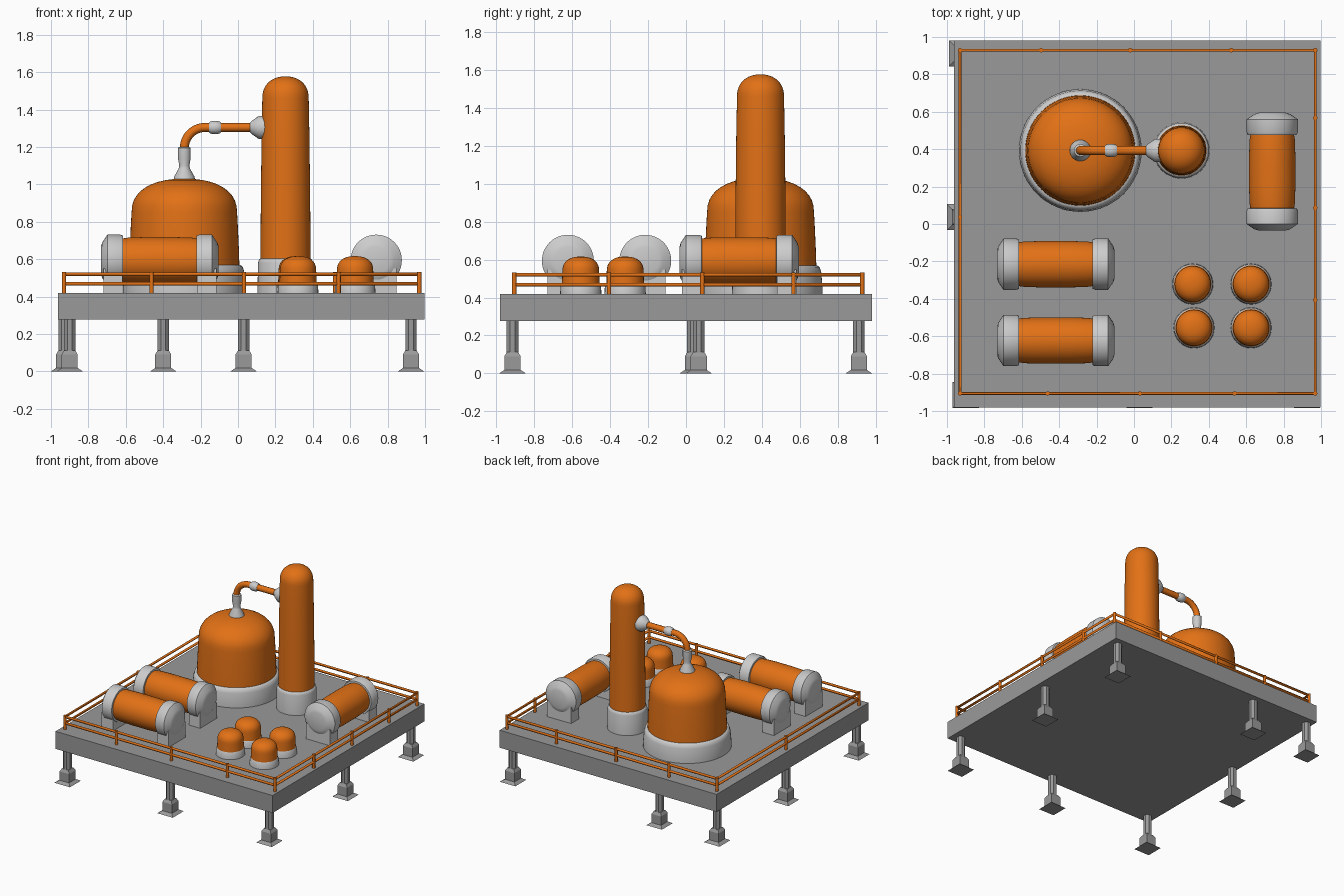
import bpy, bmesh
from math import pi, sin, cos, sqrt
from mathutils import Matrix, Vector

if "Cube" in bpy.data.objects:
    bpy.data.objects.remove(bpy.data.objects["Cube"])


def paint(name, colour):
    mat = bpy.data.materials.new(name)
    mat.diffuse_color = (*colour, 1)
    return mat


orange = paint("orange_paint", (0.76, 0.165, 0.008))
dark = paint("dark_grey_steel", (0.19, 0.19, 0.19))
dark.diffuse_color = (0.32, 0.32, 0.32, 1)
DECK = 0.42


def finish(bm, name, mat=None, smooth=True):
    bmesh.ops.recalc_face_normals(bm, faces=bm.faces)
    me = bpy.data.meshes.new(name)
    bm.to_mesh(me)
    bm.free()
    ob = bpy.data.objects.new(name, me)
    bpy.context.collection.objects.link(ob)
    if mat:
        me.materials.append(mat)
    if smooth:
        bpy.ops.object.select_all(action='DESELECT')
        ob.select_set(True)
        bpy.context.view_layer.objects.active = ob
        bpy.ops.object.shade_smooth_by_angle(angle=0.7)
    return ob


def add_lathe(bm, profile, matrix, segs=32, phase=0.0):
    """Closed solid of revolution from (radius, height) points."""
    rings = [[bm.verts.new(matrix @ Vector((r * cos(phase + 2 * pi * i / segs),
                                            r * sin(phase + 2 * pi * i / segs), z)))
              for i in range(segs)] for r, z in profile]
    for a, b in zip(rings, rings[1:]):
        for i in range(segs):
            j = (i + 1) % segs
            bm.faces.new((a[i], a[j], b[j], b[i]))
    bm.faces.new(rings[0][::-1])
    bm.faces.new(rings[-1])


def lathe(name, profile, loc, mat=None, rot=Matrix(), segs=32):
    bm = bmesh.new()
    add_lathe(bm, profile, Matrix.Translation(loc) @ rot, segs)
    return finish(bm, name, mat)


def dome(r, z0, z1, power=1.0, steps=10):
    """Rounded top as (radius, height) points."""
    return [(max(r * cos(t) ** power, 0.004), z0 + (z1 - z0) * sin(t) ** power)
            for t in (pi / 2 * i / steps for i in range(steps + 1))]


def add_box(bm, x0, x1, y0, y1, z0, z1, matrix=Matrix()):
    m = matrix @ Matrix.Translation(((x0 + x1) / 2, (y0 + y1) / 2, (z0 + z1) / 2))
    bmesh.ops.create_cube(bm, size=1, matrix=m @ Matrix.Diagonal((x1 - x0, y1 - y0, z1 - z0, 1)))


def tube(name, points, radius, cyclic=False):
    cu = bpy.data.curves.new(name, 'CURVE')
    cu.dimensions = '3D'
    cu.bevel_depth, cu.bevel_resolution, cu.use_fill_caps = radius, 3, True
    sp = cu.splines.new('POLY')
    sp.points.add(len(points) - 1)
    for p, co in zip(sp.points, points):
        p.co = (*co, 1)
    sp.use_cyclic_u = cyclic
    sp.use_smooth = True
    cu.materials.append(orange)
    ob = bpy.data.objects.new(name, cu)
    bpy.context.collection.objects.link(ob)
    return ob


# platform slab
bm = bmesh.new()
add_box(bm, -0.963, 0.998, -0.98, 0.98, 0.277, DECK)
finish(bm, "platform", dark, smooth=False)

# legs: splayed square foot, block, chamfered shaft
half_widths = [(0.07, 0), (0.043, 0.018), (0.043, 0.09), (0.03, 0.112)]
for n, (x, y) in enumerate([(-0.92, 0.912), (-0.40, 0.912), (0.925, 0.912), (-0.93, 0.037),
                            (0.925, 0.067), (-0.90, -0.915), (0.03, -0.915), (0.925, -0.915)]):
    bm = bmesh.new()
    m = Matrix.Translation((x, y, 0))
    add_lathe(bm, [(w * sqrt(2), z) for w, z in half_widths], m, 4, pi / 4)
    add_lathe(bm, [(0.033, 0.10), (0.033, 0.28)], m, 8, pi / 8)
    finish(bm, f"leg_{n + 1}", dark, smooth=False)

# railing: two loops and posts
X0, X1, Y0, Y1 = -0.93, 0.969, -0.906, 0.929
corners = [(X0, Y0), (X1, Y0), (X1, Y1), (X0, Y1)]
for label, z in (("top", 0.52), ("middle", 0.468)):
    tube(f"railing_{label}", [(x, y, z) for x, y in corners], 0.0105, True)
posts = corners + [(x, Y0) for x in (-0.462, 0.032, 0.538)] + [(x, Y1) for x in (-0.497, -0.02, 0.52)]
posts += [(X1, y) for y in (0.567, 0.086, -0.406)] + [(X0, 0.037)]
bm = bmesh.new()
for x, y in posts:
    add_lathe(bm, [(0.0115, DECK), (0.0115, 0.531)], Matrix.Translation((x, y, 0)), 16)
finish(bm, "railing_posts", orange)

# large domed vessel
VX, VY, CX = -0.287, 0.393, 0.254
lathe("vessel_base", [(0.328, DECK), (0.328, 0.45), (0.32, 0.535), (0.312, 0.56), (0.298, 0.57)],
      (VX, VY, 0), segs=64)
lathe("vessel_body", [(0.295, 0.55), (0.292, 0.65), (0.286, 0.78)] + dome(0.282, 0.85, 1.03, 0.87),
      (VX, VY, 0), orange, segs=64)

# tall column
lathe("column_base", [(0.15, DECK), (0.147, 0.58), (0.142, 0.597), (0.132, 0.605)], (CX, VY, 0), segs=48)
lathe("column_body", [(0.134, 0.59), (0.132, 0.9), (0.128, 1.25)] + dome(0.124, 1.46, 1.577, 0.9),
      (CX, VY, 0), orange, segs=48)

# connecting pipe with neck, coupling and flange
PZ, BEND = 1.304, 0.11
arc = [(VX + BEND - BEND * cos(t), VY, PZ - BEND + BEND * sin(t)) for t in (pi / 24 * i for i in range(13))]
tube("pipe", [(VX, VY, 1.1)] + arc + [(0.13, VY, PZ)], 0.024)
lathe("vessel_neck", [(0.058, 1.02), (0.055, 1.04), (0.03, 1.085), (0.027, 1.10), (0.034, 1.14),
                      (0.034, 1.195), (0.026, 1.2)], (VX, VY, 0), segs=24)
along_x = Matrix.Rotation(pi / 2, 4, 'Y')
lathe("pipe_coupling", [(0.026, -0.033), (0.033, -0.022), (0.036, 0), (0.033, 0.022), (0.026, 0.033)],
      (-0.123, VY, PZ), rot=along_x, segs=24)
lathe("column_flange", [(0.026, 0.065), (0.04, 0.08), (0.062, 0.112), (0.062, 0.15)],
      (0, VY, PZ), rot=along_x, segs=24)

# horizontal tanks: barrel and two end caps standing on pedestals
cap = [(0.072, 0.315), (0.095, 0.308), (0.137, 0.28), (0.137, 0.21), (0.131, 0.197), (0.11, 0.195)]
barrel = [(0.115, -0.21), (0.121, -0.17), (0.124, -0.08), (0.124, 0.08), (0.121, 0.17), (0.115, 0.21)]
for n, (x, y, turn) in enumerate([(-0.418, -0.215, 0), (-0.418, -0.623, 0), (0.739, 0.28, pi / 2)]):
    place = Matrix.Translation((x, y, 0.594)) @ Matrix.Rotation(turn, 4, 'Z')
    bm = bmesh.new()
    add_lathe(bm, barrel, place @ along_x, 48)
    finish(bm, f"tank_{n + 1}_barrel", orange)
    bm = bmesh.new()
    for s in (0, pi):
        side = place @ Matrix.Rotation(s, 4, 'Z')
        add_lathe(bm, cap, side @ along_x, 48)
        add_box(bm, 0.2, 0.302, -0.108, 0.108, DECK - 0.594, -0.045, side)
    finish(bm, f"tank_{n + 1}_end_caps")

# four small domed canisters
for n, (x, y) in enumerate([(0.314, -0.321), (0.626, -0.321), (0.321, -0.555), (0.626, -0.555)]):
    lathe(f"canister_{n + 1}_base", [(0.109, DECK), (0.107, 0.46), (0.098, 0.478)], (x, y, 0))
    lathe(f"canister_{n + 1}_body", [(0.1, 0.46)] + dome(0.097, 0.54, 0.616, 0.85), (x, y, 0), orange)

for m in bpy.data.materials:
    if m.users and not m.is_grease_pencil:
        m.use_nodes = True
        m.node_tree.nodes["Principled BSDF"].inputs["Base Color"].default_value = m.diffuse_color
